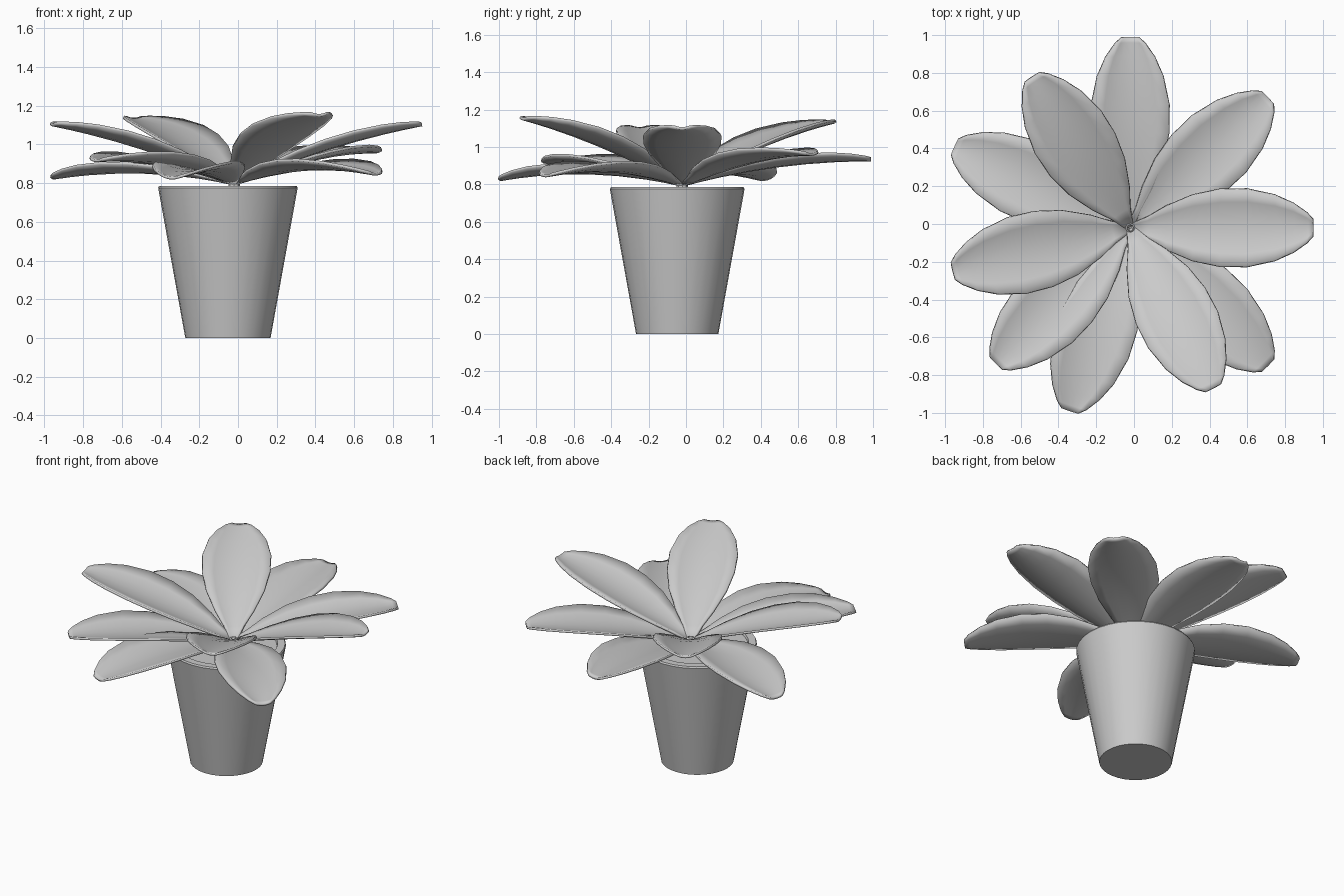
import bpy, bmesh, math
from mathutils import Vector

cube = bpy.data.objects.get("Cube")
if cube:
    bpy.data.objects.remove(cube, do_unlink=True)

grey = bpy.data.materials.new("plain grey")
grey.use_nodes = True
colour = (0.6, 0.6, 0.6, 1)
grey.diffuse_color = colour
grey.node_tree.nodes["Principled BSDF"].inputs["Base Color"].default_value = colour


def add_object(name, bm, angle):
    bmesh.ops.recalc_face_normals(bm, faces=bm.faces)
    mesh = bpy.data.meshes.new(name)
    bm.to_mesh(mesh)
    bm.free()
    mesh.materials.append(grey)
    obj = bpy.data.objects.new(name, mesh)
    bpy.context.collection.objects.link(obj)
    bpy.ops.object.select_all(action="DESELECT")
    obj.select_set(True)
    bpy.context.view_layer.objects.active = obj
    bpy.ops.object.shade_smooth_by_angle(angle=math.radians(angle))
    return obj


def lathe(name, profile, centre, sides=32):
    """Spin a (radius, height) profile and close both ends."""
    bm = bmesh.new()
    rings = []
    for r, z in profile:
        rings.append([bm.verts.new((centre[0] + r * math.cos(i * math.tau / sides),
                                    centre[1] + r * math.sin(i * math.tau / sides), z))
                      for i in range(sides)])
    for a, b in zip(rings, rings[1:]):
        for i in range(sides):
            j = (i + 1) % sides
            bm.faces.new((a[i], a[j], b[j], b[i]))
    bm.faces.new(rings[0])
    bm.faces.new(rings[-1])
    return add_object(name, bm, 35)


# Tapered pot with a shallow lip and its soil, and the small stem at the centre
lathe("pot", [(0.22, 0), (0.36, 0.775), (0.355, 0.785), (0.31, 0.785), (0.305, 0.77)],
      (-0.052, -0.047))
lathe("stem", [(0.03, 0.76), (0.03, 0.81), (0.018, 0.82), (0.014, 0.805)],
      (-0.02, -0.02), 8)

# Half width of a leaf along its length
OUTLINE = [(0, 0.02), (0.1, 0.06), (0.2, 0.115), (0.35, 0.175), (0.5, 0.205),
           (0.65, 0.207), (0.8, 0.175), (0.9, 0.13), (0.97, 0.08), (1, 0.045)]
ACROSS = 6
CUP = 0.045


def leaf(name, tip_x, tip_y, tip_z, arch):
    base = Vector((-0.02, -0.02, 0.795))
    tip = Vector((tip_x, tip_y, tip_z))
    along = tip - base
    side = Vector((-along.y, along.x, 0)).normalized()
    up = along.cross(side).normalized()
    bm = bmesh.new()
    rows = []
    for t, half in OUTLINE:
        spine = base + along * t + Vector((0, 0, 4 * arch * t * (1 - t)))
        row = []
        for k in range(ACROSS + 1):
            u = 2 * k / ACROSS - 1
            lift = CUP * u * u * half / 0.2
            row.append(bm.verts.new(spine + side * u * half + up * lift))
        rows.append(row)
    for a, b in zip(rows, rows[1:]):
        for k in range(ACROSS):
            bm.faces.new((a[k], a[k + 1], b[k + 1], b[k]))
    obj = add_object(name, bm, 60)
    thick = obj.modifiers.new("thickness", "SOLIDIFY")
    thick.thickness = 0.014
    thick.offset = 0
    return obj


# Leaves: tip position, then how strongly the blade arches
LEAVES = [
    ("back", -0.02, 0.99, 0.93, 0.035),
    ("back_left", 0.71, 0.67, 0.96, 0.04),
    ("left", 0.95, -0.02, 1.1, 0.03),
    ("front_left_low", 0.71, -0.75, 0.845, 0.05),
    ("front_left_high", 0.42, -0.87, 1.15, 0.035),
    ("front", -0.34, -0.99, 0.825, 0.05),
    ("front_right", -0.73, -0.74, 0.915, 0.04),
    ("right", -0.96, -0.25, 1.1, 0.03),
    ("back_right_low", -0.95, 0.41, 0.825, 0.045),
    ("back_right_high", -0.54, 0.78, 1.13, 0.04),
]
for place, x, y, z, arch in LEAVES:
    leaf("leaf_" + place, x, y, z, arch)
